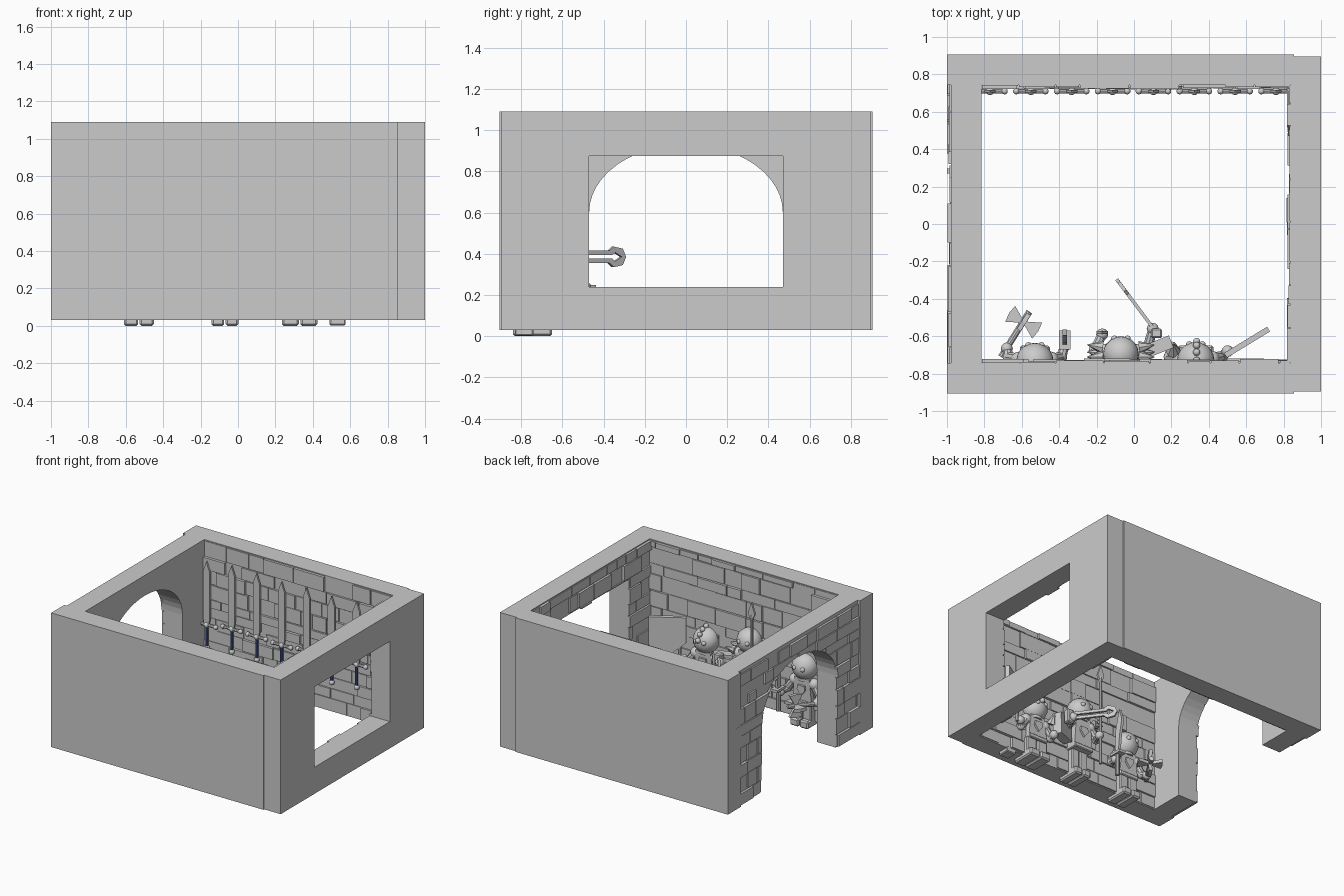
import bpy, bmesh, math, random
from mathutils import Vector, Matrix

if "Cube" in bpy.data.objects:
    bpy.data.objects.remove(bpy.data.objects["Cube"])

random.seed(7)
blue = bpy.data.materials.new("grip_blue")
blue.diffuse_color = (0.08, 0.14, 0.42, 1)
blue.use_nodes = True
blue.node_tree.nodes["Principled BSDF"].inputs["Base Color"].default_value = blue.diffuse_color


def finish(name, bm, smooth=False, mat=None):
    bmesh.ops.recalc_face_normals(bm, faces=bm.faces)
    me = bpy.data.meshes.new(name)
    bm.to_mesh(me)
    bm.free()
    for p in me.polygons:
        p.use_smooth = smooth
    if mat:
        me.materials.append(mat)
    ob = bpy.data.objects.new(name, me)
    bpy.context.collection.objects.link(ob)
    return ob


def add_box(bm, lo, hi):
    lo, hi = Vector(lo), Vector(hi)
    m = Matrix.Translation((lo + hi) / 2) @ Matrix.Diagonal((*(hi - lo), 1))
    bmesh.ops.create_cube(bm, size=1, matrix=m)


def box(name, lo, hi, bevel=0):
    bm = bmesh.new()
    add_box(bm, lo, hi)
    if bevel:
        bmesh.ops.bevel(bm, geom=bm.edges[:], offset=bevel, segments=1, affect='EDGES')
    return finish(name, bm)


def ball(name, c, r, scale=(1, 1, 1), seg=20):
    bm = bmesh.new()
    m = Matrix.Translation(c) @ Matrix.Diagonal((*scale, 1))
    bmesh.ops.create_uvsphere(bm, u_segments=seg, v_segments=seg // 2 + 2, radius=r, matrix=m)
    return finish(name, bm, True)


def rod(name, p, q, r1, r2=None, seg=10, mat=None):
    p, q = Vector(p), Vector(q)
    bm = bmesh.new()
    m = Matrix.Translation((p + q) / 2) @ (q - p).to_track_quat('Z', 'Y').to_matrix().to_4x4()
    bmesh.ops.create_cone(bm, cap_ends=True, segments=seg, radius1=r1,
                          radius2=r1 if r2 is None else r2, depth=(q - p).length, matrix=m)
    return finish(name, bm, False, mat)


def prism(name, pts, depth, o, u, v):
    """Extrude a 2D outline lying in the u, v plane at o, centred on it."""
    o, u, v = Vector(o), Vector(u).normalized(), Vector(v).normalized()
    n = u.cross(v)
    bm = bmesh.new()
    f = bm.faces.new([bm.verts.new(o + u * a + v * b - n * depth / 2) for a, b in pts])
    ext = bmesh.ops.extrude_face_region(bm, geom=[f])
    bmesh.ops.translate(bm, vec=n * depth, verts=[g for g in ext['geom'] if isinstance(g, bmesh.types.BMVert)])
    return finish(name, bm)


def cut(ob, cutter):
    cutter.hide_render = True
    mod = ob.modifiers.new("opening", 'BOOLEAN')
    mod.object, mod.operation, mod.solver = cutter, 'DIFFERENCE', 'EXACT'
    bpy.context.view_layer.objects.active = ob
    bpy.ops.object.modifier_apply(modifier=mod.name)


def bricks(name, u0, u1, place):
    """Irregular courses; place(u, z, d) maps wall coordinates to space."""
    bm = bmesh.new()
    z = 0.035
    while z < 1.04:
        h = min(random.uniform(0.07, 0.13), 1.085 - z)
        u = u0
        while u < u1 - 0.02:
            w = min(random.uniform(0.1, 0.3), u1 - u)
            if random.random() < 0.85:
                a = Vector(place(u + 0.003, z + 0.003, -0.012))
                b = Vector(place(u + w - 0.003, z + h - 0.003, random.uniform(0.004, 0.023)))
                add_box(bm, [min(s) for s in zip(a, b)], [max(s) for s in zip(a, b)])
            u += w
        z += h
    return finish(name, bm)


# Walls: long front and back, archway on the left, window on the right
box("front_wall", (-1, -0.905, 0.03), (0.855, -0.743, 1.09))
box("back_wall", (-1, 0.743, 0.03), (0.855, 0.905, 1.09))
left = box("left_wall", (-0.978, -0.75, 0.03), (-0.815, 0.75, 1.09))
right = box("right_wall", (0.838, -0.895, 0.03), (1, 0.895, 1.09))
bricks("front_bricks", -0.815, 0.838, lambda u, z, d: (u, -0.743 + d, z))
bricks("back_bricks", -0.815, 0.838, lambda u, z, d: (u, 0.743 - d, z))
left_bricks = bricks("left_bricks", -0.90, 0.90, lambda u, z, d: (-0.978 - d, u, z))
right_bricks = bricks("right_bricks", -0.743, 0.743, lambda u, z, d: (0.838 - d, u, z))

arch = [(0.47, -0.2)] + [(0.47 * math.cos(math.pi * i / 24), 0.6 + 0.33 * math.sin(math.pi * i / 24))
                         for i in range(25)] + [(-0.47, -0.2)]
arch_cut = prism("arch_cutter", arch, 0.5, (-0.9, 0, 0), (0, 1, 0), (0, 0, 1))
window_cut = box("window_cutter", (0.7, -0.47, 0.24), (1.2, 0.47, 0.875))
for ob, c in ((left, arch_cut), (left_bricks, arch_cut), (right, window_cut), (right_bricks, window_cut)):
    cut(ob, c)
for c in (arch_cut, window_cut):
    bpy.data.objects.remove(c)

# Row of swords hung on the back wall
BLADE = [(-0.02, 0), (0.02, 0), (0.03, 0.06), (0.03, 0.42), (0, 0.5), (-0.03, 0.42), (-0.03, 0.06)]
for i in range(8):
    x, y, z = -0.77 + 0.2185 * i, 0.71, 0.46 + random.uniform(-0.02, 0.02)
    prism("sword_blade", BLADE, 0.014, (x, y, z), (1, 0, 0), (0, 0, 1))
    rod("sword_guard", (x - 0.075, y, z), (x + 0.075, y, z), 0.012, seg=8)
    for s in (-1, 1):
        ball("guard_knob", (x + s * 0.078, y, z), 0.018, seg=10)
    ball("guard_boss", (x, y, z), 0.022, seg=10)
    rod("sword_grip", (x, y, z - 0.17), (x, y, z), 0.011, seg=8, mat=blue)
    ball("sword_pommel", (x, y, z - 0.18), 0.021, seg=10)


# Toy-like guards standing against the front wall, facing the back
def guard(x, y, head_z, r, hand_l, hand_r, feet=0.08):
    neck = head_z - r * 0.8
    hip = neck * 0.47
    for s in (-1, 1):
        a, b = sorted((x + s * 0.004, x + s * feet))
        box("guard_leg", (a, -0.83, 0.03), (b, -0.69, hip), 0.008)
        box("guard_foot", (a, -0.84, 0), (b, -0.65, 0.06), 0.01)
        hand = hand_l if s < 0 else hand_r
        sh, el = (x + s * 0.085, y + 0.01, neck - 0.04), (x + s * 0.14, y + 0.02, neck - 0.12)
        ball("guard_shoulder", sh, 0.043, seg=12)
        rod("guard_upper_arm", sh, el, 0.035, 0.03)
        ball("guard_elbow", el, 0.032, seg=12)
        rod("guard_forearm", el, hand, 0.03, 0.024)
        ball("guard_hand", hand, 0.032, seg=12)
        # Eyes
        ball("guard_eye", (x + s * 0.035, y + r * 0.86, head_z + 0.01), 0.018, seg=10)
    box("guard_belt", (x - 0.085, y - 0.075, hip - 0.01), (x + 0.085, y + 0.055, hip + 0.025), 0.006)
    prism("guard_torso", [(-0.085, hip), (0.085, hip), (0.065, neck), (-0.065, neck)], 0.11,
          (x, y - 0.01, 0), (1, 0, 0), (0, 0, 1))
    prism("chest_emblem", [(0, -0.045), (0.035, 0), (0.03, 0.035), (-0.03, 0.035), (-0.035, 0)], 0.02,
          (x, y + 0.05, (hip + neck) / 2 + 0.01), (1, 0, 0), (0, 0, 1))
    rod("guard_collar", (x, y, neck - 0.02), (x, y, neck + 0.02), 0.06, seg=16)
    ball("guard_helmet", (x, y, head_z), r)


guard(-0.53, -0.735, 0.455, 0.1, (-0.68, -0.665, 0.23), (-0.37, -0.65, 0.24))
guard(-0.07, -0.695, 0.55, 0.095, (-0.17, -0.59, 0.34), (0.1, -0.56, 0.38), 0.072)
guard(0.33, -0.73, 0.435, 0.1, (0.2, -0.66, 0.24), (0.5, -0.68, 0.26), 0.095)

# Battle axe with crossed fan blades
rod("axe_handle", (-0.71, -0.71, 0.22), (-0.56, -0.47, 0.24), 0.018)
FAN = [(-0.085, -0.05), (-0.02, -0.015), (0.02, -0.015), (0.085, -0.05), (0.092, 0),
       (0.085, 0.05), (0.02, 0.015), (-0.02, 0.015), (-0.085, 0.05), (-0.092, 0)]
prism("axe_blade", FAN, 0.025, (-0.59, -0.525, 0.236), (0.85, -0.53, 0), (0.53, 0.85, 0))
prism("axe_cross_blade", FAN, 0.025, (-0.59, -0.525, 0.236), (0, 0, 1), (0.53, 0.85, 0))

# Curved blade
prism("curved_blade", [(-0.02, 0), (0.02, 0), (0.035, 0.15), (0.06, 0.27), (0.03, 0.36), (-0.01, 0.2)],
      0.022, (-0.37, -0.625, 0.27), (0, 1, 0), (0, 0, 1))
rod("curved_blade_grip", (-0.37, -0.625, 0.1), (-0.37, -0.625, 0.28), 0.018)
box("curved_blade_guard", (-0.4, -0.67, 0.265), (-0.34, -0.57, 0.285))

# Spear
rod("spear_shaft", (-0.17, -0.58, 0.1), (-0.17, -0.58, 0.82), 0.011, seg=8)
prism("spear_head", [(0, -0.02), (0.03, 0.04), (0, 0.13), (-0.03, 0.04)], 0.016,
      (-0.17, -0.58, 0.79), (1, 0, 0), (0, 0, 1))

# Twin-railed blade held level, hooked end
d = Vector((-0.6, 0.8, 0))
for s in (-1, 1):
    prism("fork_rail", [(0, 0.008), (0.27, 0.008), (0.29, 0.022), (0.33, 0.0), (0.355, 0.0),
                        (0.335, 0.04), (0.28, 0.05), (0.255, 0.03), (0, 0.03)],
          0.018, (0.12, -0.58, 0.385), d, (0, 0, s))
box("fork_guard", (0.09, -0.61, 0.33), (0.15, -0.56, 0.44), 0.008)

# Spiked pauldrons of the middle guard and its small shield
for s in (-1, 1):
    for dy, up in ((0, 0.0), (0.03, 0.03), (-0.02, 0.04)):
        rod("shoulder_spike", (-0.07 + s * 0.1, -0.69 + dy, 0.43 + up),
            (-0.07 + s * 0.18, -0.685 + dy * 1.3, 0.43 + up * 1.3), 0.035, 0.002, seg=8)
prism("small_shield", [(-0.08, -0.09), (0.08, -0.09), (0.085, 0.08), (-0.085, 0.08)], 0.07,
      (0.12, -0.66, 0.33), (0.93, 0.37, 0), (0, 0, 1))

# Plume studs and shoulder spikes of the right guard
for a in (15, 40, 65, 90):
    t = math.radians(a)
    ball("plume_stud", (0.335, -0.73 + 0.105 * math.cos(t), 0.435 + 0.105 * math.sin(t)), 0.02, seg=10)
rod("right_guard_spike", (0.21, -0.68, 0.33), (0.21, -0.64, 0.4), 0.04, 0.003, seg=8)

# Broad shield of the right guard
prism("broad_shield", [(-0.13, 0.58), (-0.13, 0.38), (-0.03, 0.3), (0.1, 0.33), (0.14, 0.36), (0.14, 0.58)],
      0.03, (0.6, -0.635, 0), (0.85, 0.52, 0), (0, 0, 1))
rod("shield_pole", (0.53, -0.68, 0.24), (0.53, -0.68, 0.5), 0.014)
box("pole_foot", (0.49, -0.83, 0.003), (0.575, -0.74, 0.05), 0.006)
